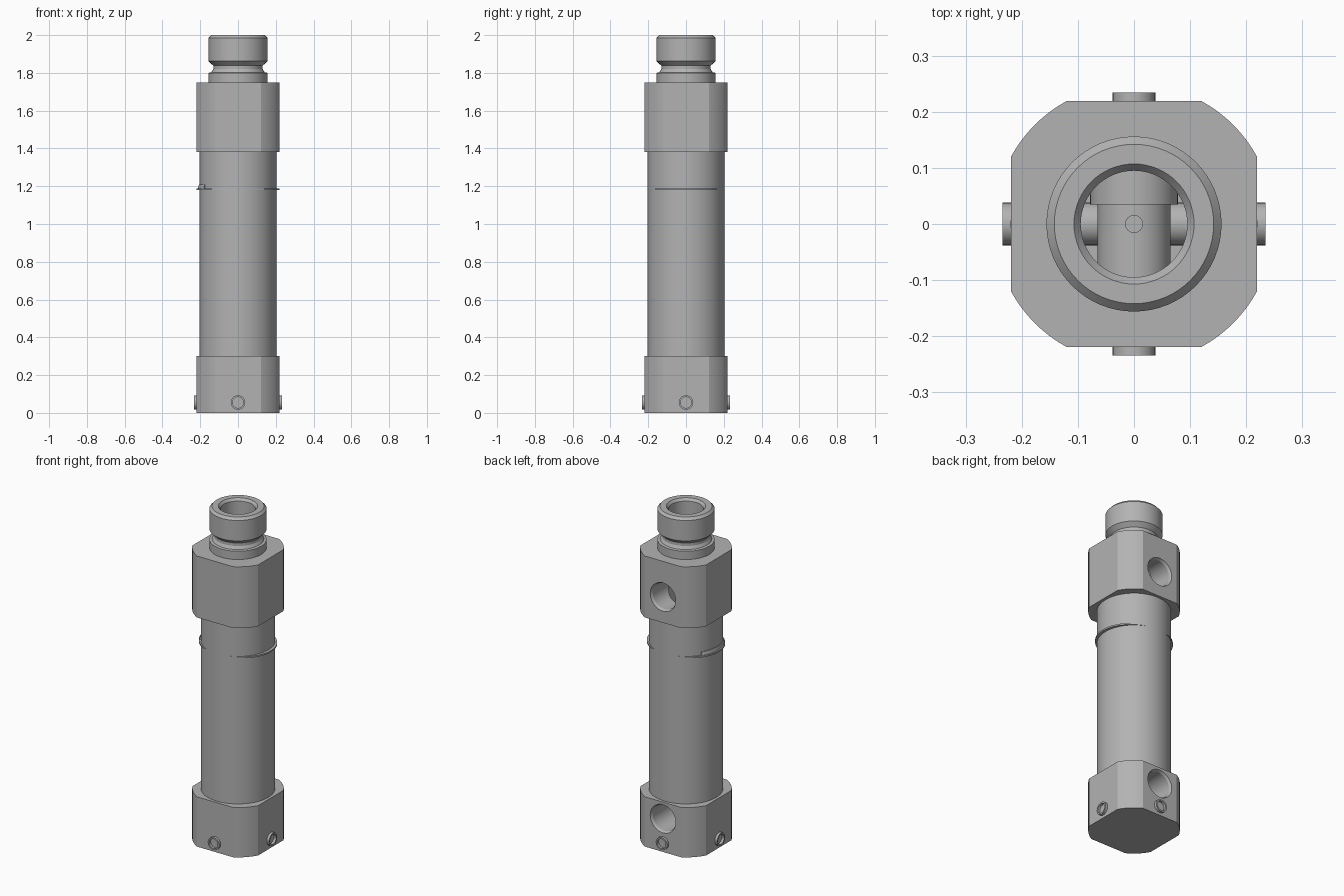
import bpy, bmesh, math
from mathutils import Matrix

if "Cube" in bpy.data.objects:
    bpy.data.objects.remove(bpy.data.objects["Cube"])

steel = bpy.data.materials.new("grey_steel")
steel.diffuse_color = (0.45, 0.45, 0.45, 1)
steel.use_nodes = True
steel.node_tree.nodes["Principled BSDF"].inputs["Base Color"].default_value = steel.diffuse_color
SEG = 64


def finish(name, bm):
    bmesh.ops.recalc_face_normals(bm, faces=bm.faces)
    me = bpy.data.meshes.new(name)
    bm.to_mesh(me)
    bm.free()
    ob = bpy.data.objects.new(name, me)
    bpy.context.collection.objects.link(ob)
    me.materials.append(steel)
    return ob


def lathe(name, profile, closed=False, matrix=Matrix(), seg=SEG, sy=1.0):
    """Revolve (radius, height) points about z, then place with matrix."""
    bm = bmesh.new()
    rings = []
    for r, z in profile:
        if r == 0:
            rings.append([bm.verts.new((0, 0, z))] * seg)
        else:
            rings.append([bm.verts.new((r * math.cos(2 * math.pi * i / seg),
                                        sy * r * math.sin(2 * math.pi * i / seg), z))
                          for i in range(seg)])
    pairs = list(zip(rings, rings[1:]))
    if closed:
        pairs.append((rings[-1], rings[0]))
    for a, b in pairs:
        for i in range(seg):
            j = (i + 1) % seg
            bm.faces.new(list(dict.fromkeys((a[i], a[j], b[j], b[i]))))
    bm.transform(matrix)
    return finish(name, bm)


def block(name, z0, z1, half=0.219, radius=0.25):
    """Round bar with four milled flats."""
    a0 = math.acos(half / radius)
    a1 = math.pi / 2 - a0
    bm = bmesh.new()
    pts = []
    for q in range(4):
        for k in range(9):
            a = q * math.pi / 2 + a0 + (a1 - a0) * k / 8
            pts.append((radius * math.cos(a), radius * math.sin(a)))
    low = [bm.verts.new((x, y, z0)) for x, y in pts]
    face = bm.faces.new(low)
    top = bmesh.ops.extrude_face_region(bm, geom=[face])["geom"]
    bmesh.ops.translate(bm, vec=(0, 0, z1 - z0),
                        verts=[v for v in top if isinstance(v, bmesh.types.BMVert)])
    return finish(name, bm)


def cut(ob, cutter):
    cutter.hide_render = True
    cutter.hide_viewport = True
    m = ob.modifiers.new("cut", "BOOLEAN")
    m.object = cutter
    m.operation = "DIFFERENCE"
    m.solver = "EXACT"


def to_y(z):
    """Turn the lathe axis towards +y at height z."""
    return Matrix.Translation((0, 0, z)) @ Matrix.Rotation(-math.pi / 2, 4, "X")


def rod(r, a, b):
    return [(0, a), (r, a), (r, b), (0, b)]


parts = []

# Tube and threaded neck, both bored through
parts.append(lathe("barrel", [(0.095, 0.30), (0.203, 0.30), (0.203, 1.38), (0.095, 1.38)], True))
parts.append(lathe("threaded_neck", [
    (0.095, 1.75), (0.156, 1.75), (0.156, 1.80), (0.141, 1.803), (0.131, 1.82),
    (0.131, 1.838), (0.156, 1.862), (0.156, 1.985), (0.142, 2.0),
    (0.107, 2.0), (0.095, 1.985)], True))

# Head block with bore and rear port
head = block("head_block", 1.38, 1.75)
cut(head, lathe("head_bore_cutter", rod(0.095, 1.3, 1.8)))
cut(head, lathe("head_port_cutter",
                [(0, 0), (0.078, 0), (0.078, 0.205), (0.085, 0.219), (0.085, 0.26), (0, 0.26)],
                matrix=to_y(1.535)))
parts.append(head)

# End block with cavity and rear port
end = block("end_block", 0.0, 0.30)
cut(end, lathe("end_bore_cutter", rod(0.095, 0.01, 0.4)))
cut(end, lathe("end_port_cutter", rod(0.085, 0.0, 0.26), matrix=to_y(0.2)))
parts.append(end)
parts.append(lathe("end_port_sleeve", [
    (0.085, 0.219), (0.078, 0.205), (0.078, 0.035), (0.065, 0.035),
    (0.065, -0.11), (0, -0.13)], matrix=to_y(0.2)))
parts.append(lathe("air_passage", rod(0.016, 0.25, 0.27), seg=24))

# Four recessed screws around the foot
for q in range(4):
    m = Matrix.Rotation(q * math.pi / 2, 4, "Z") @ to_y(0.055)
    parts.append(lathe(f"foot_screw_{q + 1}", [
        (0, 0.05), (0.038, 0.05), (0.038, 0.234), (0.029, 0.234),
        (0.029, 0.205), (0, 0.205)], seg=32, matrix=m))

# Thin oval band that breaks through the tube on both sides
parts.append(lathe("oval_band", [(0.19, 1.179), (0.220, 1.179), (0.220, 1.188), (0.19, 1.188)],
                   True, sy=0.915))

# Small raised wedge on the left of the band
bm = bmesh.new()
rows = []
for i in range(13):
    a = math.pi + math.radians(-31 + 62 * i / 12)
    rows.append([bm.verts.new((r * math.cos(a), r * math.sin(a), z))
                 for r, z in ((0.198, 1.186), (0.212, 1.186), (0.207, 1.208), (0.198, 1.208))])
for a, b in zip(rows, rows[1:]):
    for k in range(4):
        bm.faces.new((a[k], a[(k + 1) % 4], b[(k + 1) % 4], b[k]))
bm.faces.new(rows[0])
bm.faces.new(rows[-1])
parts.append(finish("band_wedge", bm))

# Smooth round walls, keep edges sharp
for ob in parts:
    ob.select_set(True)
bpy.context.view_layer.objects.active = parts[0]
bpy.ops.object.shade_smooth_by_angle(angle=math.radians(20))
